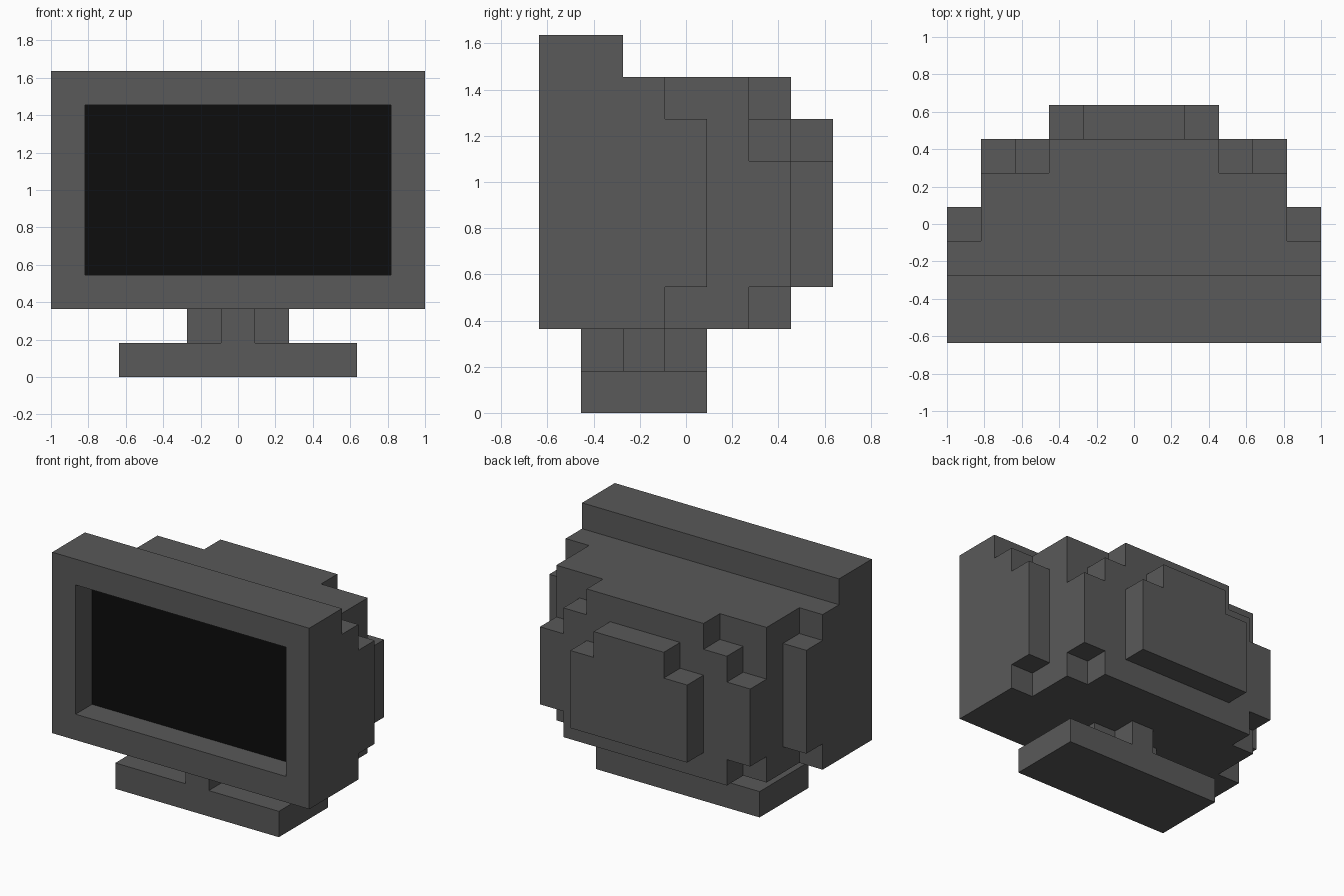
import bpy
import bmesh
from mathutils import Vector

U = 2 / 11          # one block
DEPTH = 7           # blocks from front to back

cube = bpy.data.objects.get("Cube")
if cube:
    bpy.data.objects.remove(cube, do_unlink=True)


def material(name, value):
    mat = bpy.data.materials.new(name)
    mat.use_nodes = True
    colour = (value, value, value, 1)
    mat.diffuse_color = colour
    mat.node_tree.nodes["Principled BSDF"].inputs["Base Color"].default_value = colour
    return mat


casing = material("casing grey", 0.1)
glass = material("screen black", 0.004)


def place(x, y, z):
    """Block coordinates to model space; y counts back from the front."""
    return Vector((x, y - DEPTH / 2, z)) * U


def slab(half, start, end, upright=True):
    """Mirror a half outline across x and extrude it along y (upright) or z."""
    outline = half + [(-x, v) for x, v in reversed(half)]
    bm = bmesh.new()
    verts = [bm.verts.new(place(x, start, v) if upright else place(x, v, start))
             for x, v in outline]
    face = bm.faces.new(verts)
    moved = bmesh.ops.extrude_face_region(bm, geom=[face])["geom"]
    shift = Vector((0, 1, 0) if upright else (0, 0, 1)) * (end - start) * U
    bmesh.ops.translate(bm, vec=shift,
                        verts=[g for g in moved if isinstance(g, bmesh.types.BMVert)])
    bmesh.ops.recalc_face_normals(bm, faces=bm.faces[:])
    return bm


def finish(name, bm, *mats):
    mesh = bpy.data.meshes.new(name)
    bm.to_mesh(mesh)
    bm.free()
    for mat in mats:
        mesh.materials.append(mat)
    obj = bpy.data.objects.new(name, mesh)
    bpy.context.collection.objects.link(obj)


# Front frame with the screen set one block deep
bm = slab([(5.5, 2), (5.5, 9)], 0, 2)
front = min(bm.faces, key=lambda f: f.calc_center_median().y)
bmesh.ops.inset_individual(bm, faces=[front], thickness=U, use_even_offset=True)
screen = bmesh.ops.extrude_discrete_faces(bm, faces=[front])["faces"][0]
bmesh.ops.translate(bm, vec=(0, U, 0), verts=screen.verts[:])
screen.material_index = 1
finish("screen_frame", bm, casing, glass)

# Stepped housing, from the frame to the back
housing = {
    "housing_front": ([(5.5, 2), (5.5, 8)], 2, 3),
    "housing_side_ribs": ([(4.5, 2), (4.5, 3), (5.5, 3), (5.5, 7), (4.5, 7), (4.5, 8)], 3, 4),
    "housing_middle": ([(4.5, 2), (4.5, 8)], 4, 5),
    "housing_rear": ([(3.5, 2), (3.5, 3), (4.5, 3), (4.5, 6), (3.5, 6),
                      (3.5, 7), (2.5, 7), (2.5, 8)], 5, 6),
    "back_bulge": ([(2.5, 3), (2.5, 6), (1.5, 6), (1.5, 7)], 6, 7),
}
for name, (half, start, end) in housing.items():
    finish(name, slab(half, start, end), casing)

# Cross-shaped neck on a flat base
cross = [(0.5, 1), (0.5, 2), (1.5, 2), (1.5, 3), (0.5, 3), (0.5, 4)]
finish("stand_neck", slab(cross, 1, 2, upright=False), casing)
finish("stand_base", slab([(3.5, 1), (3.5, 4)], 0, 1, upright=False), casing)
